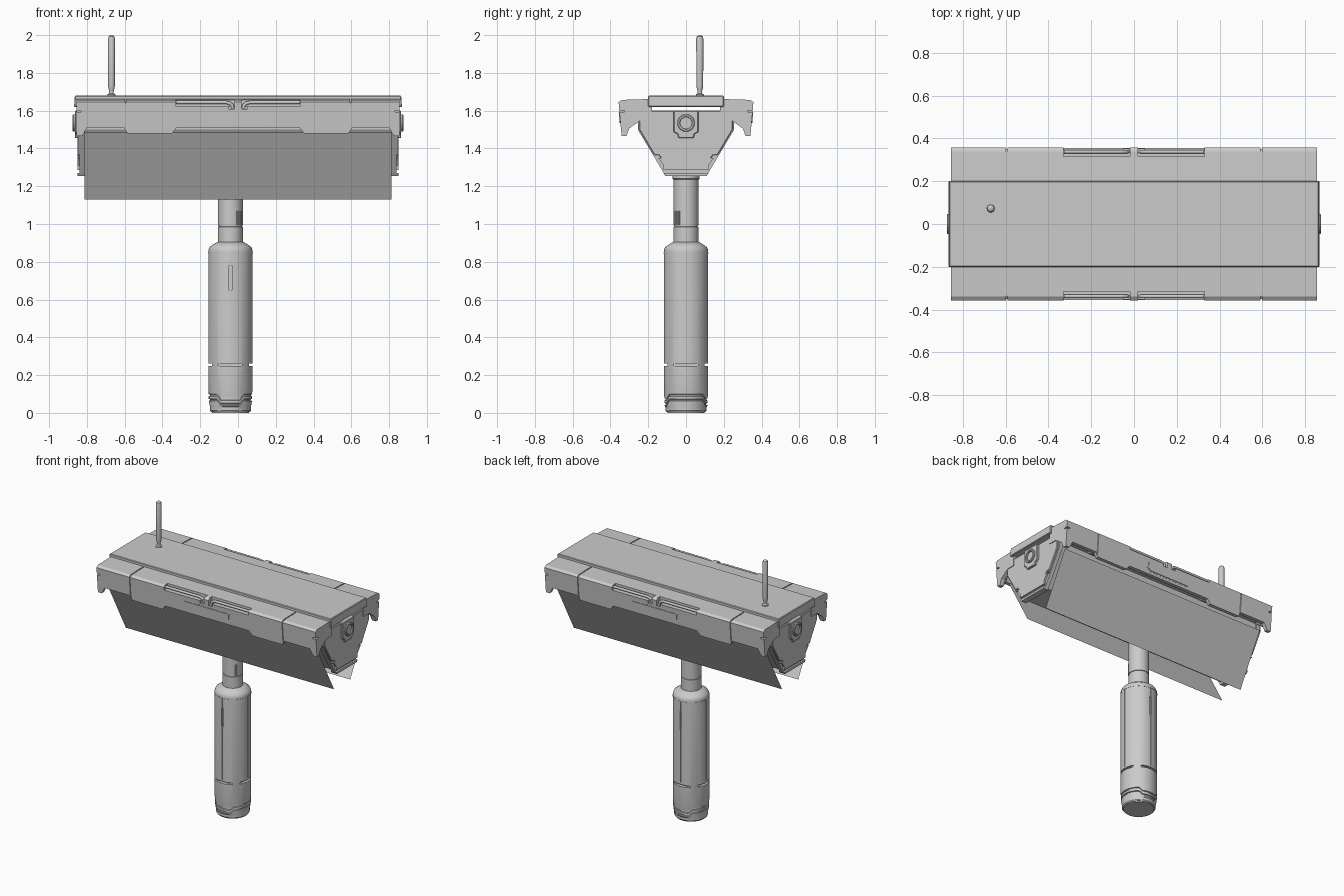
import bpy, bmesh, math
from mathutils import Vector

if "Cube" in bpy.data.objects:
    bpy.data.objects.remove(bpy.data.objects["Cube"])

PX = -0.04  # pole axis


def loft(name, rings, smooth=False):
    """Closed solid through a list of equal-length vertex rings."""
    bm = bmesh.new()
    vs = [[bm.verts.new(p) for p in r] for r in rings]
    n = len(rings[0])
    for a, b in zip(vs, vs[1:]):
        for i in range(n):
            j = (i + 1) % n
            bm.faces.new((a[i], a[j], b[j], b[i]))
    bm.faces.new(vs[0])
    bm.faces.new(vs[-1])
    bmesh.ops.recalc_face_normals(bm, faces=bm.faces)
    me = bpy.data.meshes.new(name)
    bm.to_mesh(me)
    bm.free()
    ob = bpy.data.objects.new(name, me)
    bpy.context.collection.objects.link(ob)
    if smooth:
        activate(ob)
        bpy.ops.object.shade_smooth_by_angle(angle=math.radians(35))
    return ob


def activate(ob):
    bpy.ops.object.select_all(action='DESELECT')
    ob.select_set(True)
    bpy.context.view_layer.objects.active = ob


def prism(name, yz, x0, x1):
    return loft(name, [[(x, y, z) for y, z in yz] for x in (x0, x1)])


def mirrored(half):
    """Half outline (y >= 0, top to bottom) to a full symmetric outline."""
    return half + [(-y, z) for y, z in reversed(half)]


def box(name, x0, x1, y0, y1, z0, z1):
    return prism(name, [(y0, z0), (y1, z0), (y1, z1), (y0, z1)], x0, x1)


def lathe(name, prof, cx, cy, n=48, dz=lambda z, a: 0):
    rings = []
    for r, z in prof:
        ring = []
        for i in range(n):
            a = 2 * math.pi * i / n
            ring.append((cx + r * math.cos(a), cy + r * math.sin(a), z + dz(z, a)))
        rings.append(ring)
    return loft(name, rings, True)


def bevel(ob, w, seg=1):
    m = ob.modifiers.new("bevel", 'BEVEL')
    m.width, m.segments = w, seg


def cut(ob, cutters):
    activate(ob)
    for c in cutters:
        m = ob.modifiers.new("cut", 'BOOLEAN')
        m.operation, m.solver, m.object = 'DIFFERENCE', 'EXACT', c
        bpy.ops.object.modifier_apply(modifier=m.name)
        bpy.data.objects.remove(c)


# Handle pole: grooved foot, barrel, shoulder
def foot_dip(z, a):
    if not 0.035 < z < 0.12:
        return 0
    s = abs(math.sin(a))
    return -0.022 * min(1, max(0, (s - 0.8) / 0.08))


barrel = lathe("pole_barrel", [
    (0.085, 0.02), (0.09, 0.005), (0.103, 0.005), (0.108, 0.012), (0.108, 0.03), (0.113, 0.058),
    (0.113, 0.064), (0.107, 0.066), (0.107, 0.072), (0.115, 0.074), (0.115, 0.088), (0.108, 0.09),
    (0.108, 0.097), (0.115, 0.099), (0.115, 0.108), (0.117, 0.118), (0.117, 0.85), (0.116, 0.865),
    (0.11, 0.878), (0.09, 0.893), (0.068, 0.905)], PX, 0, 64, foot_dip)
cutters = []
for k in range(4):
    c, s = round(math.cos(k * math.pi / 2)), round(math.sin(k * math.pi / 2))
    for w, d, z0, z1 in ((0.003, 0.111, 0.275, 0.845), (0.065, 0.094, 0.248, 0.262), (0.007, 0.108, 0.65, 0.78)):
        if w == 0.007 and k % 2 == 0:
            continue
        p = [Vector((PX + c * r - s * t, s * r + c * t))
             for r, t in ((d, -w), (0.14, -w), (0.14, w), (d, w))]
        cutters.append(loft("cutter", [[(v.x, v.y, z) for v in p] for z in (z0, z1)]))
cut(barrel, cutters)
lathe("foot_base", [(0.08, 0), (0.098, 0), (0.1, 0.02), (0.08, 0.02)], PX, 0)
lathe("barrel_seam_ring", [(0.1, 0.845), (0.1185, 0.845), (0.1185, 0.85), (0.1, 0.85)], PX, 0, 64)

# Neck with collar groove and vent
lathe("neck", [(0.066, 0.89), (0.066, 0.985), (0.062, 0.986), (0.062, 0.991), (0.066, 0.992),
               (0.066, 1.235), (0.072, 1.24), (0.072, 1.27)], PX, 0)
for i in range(4):
    a = math.radians(-58 + 9 * i)
    b = box("neck_vent_bar", -0.004, 0.004, -0.003, 0.003, 0.995, 1.07)
    b.location = (PX + 0.066 * math.cos(a), 0.066 * math.sin(a), 0)
    b.rotation_euler.z = a

# Housing core
prism("housing_core", mirrored([(0.245, 1.6), (0.245, 1.5), (0.1, 1.27)]), -0.815, 0.815)

# Top plate
top = prism("top_plate", mirrored([(0.2, 1.68), (0.2, 1.62)]), -0.868, 0.868)
for v in top.data.vertices:
    if v.co.z > 1.65:
        v.co.x *= 0.995
bevel(top, 0.004)

# Side wings: skirt depth varies along the length
half = [(0.0, 1.51), (0.325, 1.51), (0.35, 1.48), (0.585, 1.48), (0.605, 1.51),
        (0.8, 1.51), (0.825, 1.465), (0.855, 1.465)]
stations = [(-x, z) for x, z in reversed(half[1:])] + half
for s, side in ((-1, "front"), (1, "back")):
    rings = []
    for x, zb in stations:
        yo = 0.357 - 0.09 * (1.645 - zb)
        rings.append([(x, s * y, z) for y, z in (
            (0.18, 1.662), (0.34, 1.657), (0.357, 1.645), (yo, zb), (yo - 0.025, zb),
            (yo - 0.04, zb + 0.04), (0.24, 1.55), (0.18, 1.55))])
    wing = loft(side + "_wing", rings)
    cs = []
    for m in (-1, 1):
        # panel seams
        seam = [(s * y, z) for y, z in ((0.17, 1.656), (0.335, 1.651), (0.35, 1.641), (0.333, 1.45),
                                        (0.42, 1.45), (0.42, 1.7), (0.17, 1.7))]
        cs.append(prism("cutter", seam, m * 0.592, m * 0.599))
        # handle recess and end slit
        cs.append(box("cutter", m * 0.018, m * 0.33, s * 0.315, s * 0.42, 1.626, 1.7))
        cs.append(box("cutter", m * 0.018, m * 0.05, s * 0.335, s * 0.42, 1.608, 1.64))
        cs.append(box("cutter", m * 0.83, m * 0.9, s * 0.325, s * 0.42, 1.592, 1.602))
    cut(wing, cs)
    # grab rails
    for m in (-1, 1):
        cu = bpy.data.curves.new("grab_rail", 'CURVE')
        cu.dimensions, cu.bevel_depth, cu.bevel_resolution, cu.use_fill_caps = '3D', 0.009, 3, True
        sp = cu.splines.new('POLY')
        path = [(0.328, 1.644), (0.065, 1.644), (0.045, 1.64), (0.032, 1.63), (0.028, 1.612)]
        sp.points.add(len(path) - 1)
        for p, (x, z) in zip(sp.points, path):
            p.co = (m * x, s * 0.338, z, 1)
        bpy.context.collection.objects.link(bpy.data.objects.new(side + "_grab_rail", cu))
    # name plate below the rails: frame and raised centre
    for nm, g, y in (("plate_frame", 0, 0.353), ("plate_face", 0.008, 0.357)):
        xz = [(-0.182 + g, 1.598 - g), (0.182 - g, 1.598 - g), (0.182 - g, 1.55),
              (0.16 - g / 2, 1.527 + g), (-0.16 + g / 2, 1.527 + g), (-0.182 + g, 1.55)]
        loft(side + "_" + nm, [[(x, s * (yy - 0.08 * (1.6 - z)), z) for x, z in xz] for yy in (0.34, y)])
    # hanging display sheet
    me = bpy.data.meshes.new("sheet")
    q = [(-0.813, s * 0.282, 1.485), (0.813, s * 0.282, 1.485), (0.813, s * 0.09, 1.13), (-0.813, s * 0.09, 1.13)]
    me.from_pydata(q, [], [(3, 2, 1, 0) if s < 0 else (0, 1, 2, 3)])
    if me.polygons[0].normal.y * s < 0:
        me.flip_normals()
    bpy.context.collection.objects.link(bpy.data.objects.new(side + "_display_sheet", me))

# End caps with lip, boss and ring port
for m, side in ((-1, "left"), (1, "right")):
    prism(side + "_end_cap", mirrored([(0.255, 1.6), (0.255, 1.5), (0.11, 1.257)]), m * 0.81, m * 0.838)
    up = prism(side + "_end_panel", mirrored([(0.248, 1.6), (0.248, 1.5), (0.168, 1.365), (0.145, 1.365),
                                              (0.115, 1.325)]), m * 0.83, m * 0.85)
    bevel(up, 0.004)
    prism(side + "_end_lip", mirrored([(0.165, 1.35), (0.148, 1.35), (0.118, 1.31), (0.118, 1.285)]),
          m * 0.83, m * 0.85)
    prism(side + "_bottom_lip", mirrored([(0.12, 1.27), (0.11, 1.255)]), m * 0.81, m * 0.85)
    boss = prism(side + "_port_boss", mirrored([(0.066, 1.6), (0.066, 1.488), (0.045, 1.475), (0.04, 1.455)]),
                 m * 0.84, m * 0.864)
    bevel(boss, 0.004)
    port = lathe(side + "_port_ring", [(0.046, 0), (0.046, 0.03), (0.042, 0.034), (0.034, 0.034),
                                       (0.031, 0.03), (0.031, 0.014)], 0, 0, 32)
    port.rotation_euler.y = m * math.pi / 2
    port.location = (m * 0.841, 0, 1.535)

# Antenna
lathe("antenna", [(0.021, 1.678), (0.021, 1.686), (0.012, 1.692), (0.011, 1.7), (0.015, 1.715), (0.018, 1.73),
                  (0.019, 1.98), (0.016, 1.992), (0.009, 1.998), (0.002, 2.0)], -0.67, 0.073, 24)
